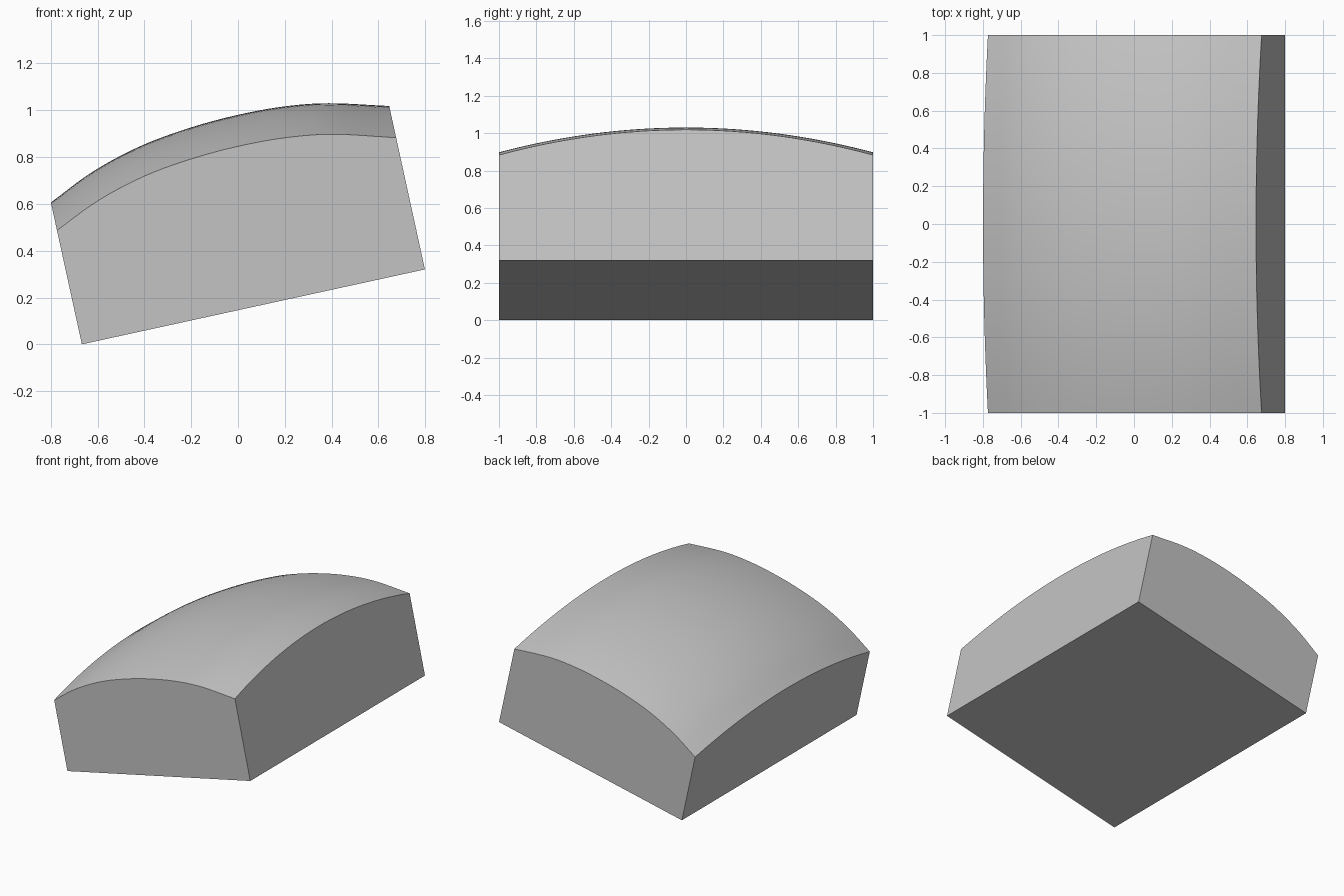
import bpy, bmesh, math
from mathutils import Matrix, Vector

cube = bpy.data.objects.get("Cube")
if cube:
    bpy.data.objects.remove(cube, do_unlink=True)

LENGTH, TILT = 1.5, math.radians(12.32)
NU, NY = 36, 32

# Crown outline along the two long sides: distance along the base, height
OUTLINE = [(0, .498), (.196, .584), (.414, .645), (.625, .674),
           (.832, .684), (1.035, .677), (1.234, .649), (LENGTH, .576)]


def outline_height(u):
    """Smooth cubic through the outline points."""
    n = len(OUTLINE)

    def slope(k):
        (a, p), (b, q) = OUTLINE[max(k - 1, 0)], OUTLINE[min(k + 1, n - 1)]
        return (q - p) / (b - a)

    i = max(k for k in range(n - 1) if OUTLINE[k][0] <= u)
    (a, p), (b, q) = OUTLINE[i], OUTLINE[i + 1]
    h, t = b - a, (u - a) / (b - a)
    m, k = slope(i) * h, slope(i + 1) * h
    return p + m * t + (3 * (q - p) - 2 * m - k) * t**2 + (2 * (p - q) + m + k) * t**3


def crown_height(u, y):
    return outline_height(u) + (.122 + .011 * u) * (1 - y * y)


# Block with a doubly curved crown, built level and then tilted
bm = bmesh.new()
us = [LENGTH * i / NU for i in range(NU + 1)]
ys = [-1 + 2 * j / NY for j in range(NY + 1)]
top = [[bm.verts.new((u, y, crown_height(u, y))) for y in ys] for u in us]
for i in range(NU):
    for j in range(NY):
        bm.faces.new((top[i][j], top[i + 1][j], top[i + 1][j + 1], top[i][j + 1]))

# Flat walls and underside
a, b, c, d = [bm.verts.new((u, y, 0)) for u, y in
              ((0, -1), (LENGTH, -1), (LENGTH, 1), (0, 1))]
bm.faces.new([a, b] + [row[0] for row in reversed(top)])
bm.faces.new([c, d] + [row[-1] for row in top])
bm.faces.new([b, c] + top[-1][::-1])
bm.faces.new([d, a] + top[0])
bm.faces.new((a, d, c, b))
bmesh.ops.recalc_face_normals(bm, faces=bm.faces)
bm.transform(Matrix.Translation(Vector((-.667, 0, 0))) @ Matrix.Rotation(-TILT, 4, 'Y'))

mesh = bpy.data.meshes.new("domed_block")
bm.to_mesh(mesh)
bm.free()
block = bpy.data.objects.new("domed_block", mesh)
bpy.context.collection.objects.link(block)

# Single plain grey
grey = bpy.data.materials.new("light_grey")
grey.use_nodes = True
colour = (.55, .55, .55, 1)
grey.diffuse_color = colour
grey.node_tree.nodes["Principled BSDF"].inputs["Base Color"].default_value = colour
mesh.materials.append(grey)

bpy.ops.object.select_all(action='DESELECT')
block.select_set(True)
bpy.context.view_layer.objects.active = block
bpy.ops.object.shade_smooth_by_angle(angle=math.radians(30))
